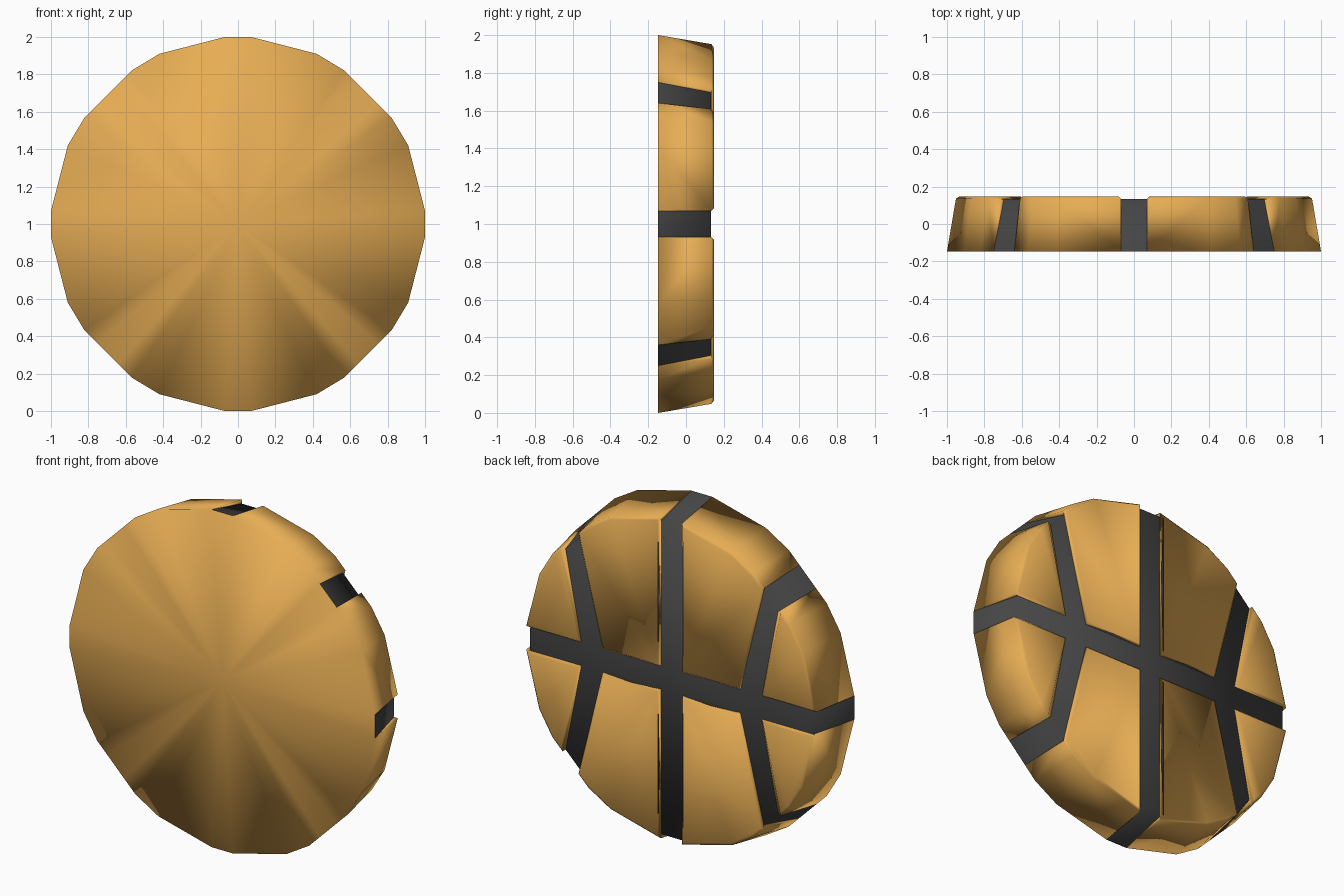
import bpy, bmesh, math

if "Cube" in bpy.data.objects:
    bpy.data.objects.remove(bpy.data.objects["Cube"])

YF, YB, YG = -0.147, 0.147, 0.133      # front face, panel tops, groove floor
G = 0.07                               # half width of the straight grooves
S_TOP, S_FLOOR = 0.95, 0.928           # rim taper at panel tops / groove floor

# One quadrant of the ball back: (rim points, interior corner points)
PANELS = [
    ([(G, 1.0), (0.42, 0.91), (0.57, 0.82), (0.64, 0.75)], [(0.45, G), (G, G)]),
    ([(0.75, 0.64), (0.82, 0.57), (0.91, 0.42), (1.0, G)], [(0.592, G)]),
]
QUADS = [(1, 1), (-1, 1), (-1, -1), (1, -1)]


def scaled(p, s):
    return (max(G, p[0] * s), max(G, p[1] * s))


def material(name, col):
    m = bpy.data.materials.new(name)
    m.diffuse_color = (*col, 1)
    m.use_nodes = True
    m.node_tree.nodes["Principled BSDF"].inputs["Base Color"].default_value = m.diffuse_color
    return m


def finish(bm, name, mat):
    bmesh.ops.recalc_face_normals(bm, faces=bm.faces)
    me = bpy.data.meshes.new(name)
    bm.to_mesh(me)
    bm.free()
    me.materials.append(mat)
    ob = bpy.data.objects.new(name, me)
    bpy.context.collection.objects.link(ob)
    return ob


outline = [(x * sx, z * sz) for sx, sz in QUADS for rim, _ in PANELS for x, z in rim]
outline.sort(key=lambda p: math.atan2(p[1], p[0]))
N = len(outline)

# Raised panels and front disc
bm = bmesh.new()
tops = []
for sx, sz in QUADS:
    for rim, inner in PANELS:
        def V(p, y):
            return bm.verts.new((p[0] * sx, y, p[1] * sz + 1))
        front = [V(p, YF) for p in rim]
        top = [V(scaled(p, S_TOP), YB) for p in rim]
        itop = [V(p, YB) for p in inner]
        iflo = [V(p, YG) for p in inner]
        ends = [V(scaled(rim[i], S_FLOOR), YG) for i in (0, -1)]
        tops.append(bm.faces.new(top + itop))
        for i in range(len(rim) - 1):
            bm.faces.new((front[i], front[i + 1], top[i + 1], top[i]))
        for i in range(len(inner) - 1):
            bm.faces.new((itop[i], itop[i + 1], iflo[i + 1], iflo[i]))
        # groove walls that run out over the rim
        bm.faces.new((itop[0], top[-1], front[-1], ends[1], iflo[0]))
        bm.faces.new((itop[-1], top[0], front[0], ends[0], iflo[-1]))
edges = list({e for f in tops for e in f.edges})
bmesh.ops.bevel(bm, geom=edges, offset=0.012, segments=1, affect='EDGES', profile=0.5)
c = bm.verts.new((0, YF, 1))
ring = [bm.verts.new((x, YF, z + 1)) for x, z in outline]
for i in range(N):
    bm.faces.new((c, ring[i], ring[(i + 1) % N]))
bmesh.ops.remove_doubles(bm, verts=bm.verts, dist=1e-4)
panels = finish(bm, "ball_panels", material("orange", (0.80, 0.42, 0.09)))
panels.data.polygons.foreach_set("use_smooth", [True] * len(panels.data.polygons))

# Dark groove body under the panels
bm = bmesh.new()
a = [bm.verts.new((x, YF, z + 1)) for x, z in outline]
b = [bm.verts.new((x * S_FLOOR, YG, z * S_FLOOR + 1)) for x, z in outline]
for i in range(N):
    j = (i + 1) % N
    bm.faces.new((a[i], a[j], b[j], b[i]))
bm.faces.new(b)
grooves = finish(bm, "ball_grooves", material("dark_grey", (0.06, 0.06, 0.06)))
grooves.data.polygons.foreach_set("use_smooth", [True] * len(grooves.data.polygons))
